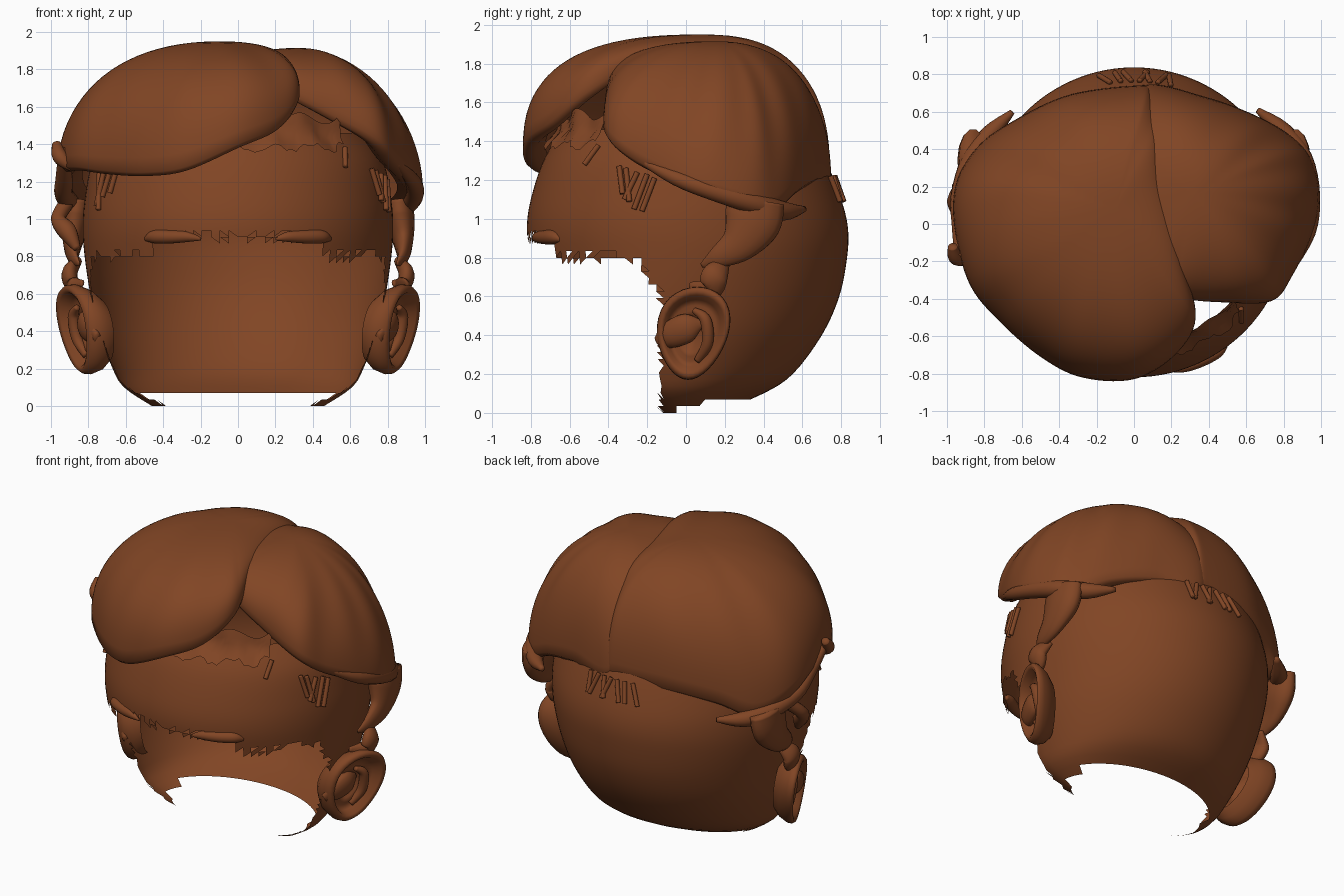
import bpy, bmesh, math, random
from mathutils import Vector

if "Cube" in bpy.data.objects:
    bpy.data.objects.remove(bpy.data.objects["Cube"])

random.seed(4)
mat = bpy.data.materials.new("brown")
mat.diffuse_color = (0.22, 0.06, 0.018, 1)
mat.use_nodes = True
mat.node_tree.nodes["Principled BSDF"].inputs["Base Color"].default_value = mat.diffuse_color


def finish(name, bm):
    me = bpy.data.meshes.new(name)
    bm.to_mesh(me)
    bm.free()
    for p in me.polygons:
        p.use_smooth = True
    ob = bpy.data.objects.new(name, me)
    bpy.context.collection.objects.link(ob)
    me.materials.append(mat)
    return ob


def spline(pts, n, closed=False):
    """Catmull-Rom samples through points of any dimension"""
    m, out = len(pts), []
    segs = m if closed else m - 1
    for k in range(n if closed else n + 1):
        u = k / n * segs
        i = min(int(u), segs - 1)
        t = u - i
        idx = [(i + d) % m if closed else min(max(i + d, 0), m - 1) for d in (-1, 0, 1, 2)]
        a, b, c, d = (pts[j] for j in idx)
        out.append([0.5 * (2*q + (r-p)*t + (2*p-5*q+4*r-s)*t*t + (3*q-p-3*r+s)*t**3)
                    for p, q, r, s in zip(a, b, c, d)])
    return out


def loft(bm, rings, closed=True):
    vs = [[bm.verts.new(p) for p in r] for r in rings]
    n = len(vs[0])
    for r0, r1 in zip(vs, vs[1:]):
        for i in range(n if closed else n - 1):
            j = (i + 1) % n
            bm.faces.new((r0[i], r0[j], r1[j], r1[i]))
    return vs


# skull profile: z, half width, front radius, back radius, centre y
SK = spline([(0, .46, .14, .2, -.04), (.1, .61, .30, .46, -.06), (.2, .67, .45, .61, -.06),
             (.4, .745, .6, .75, -.05), (.6, .79, .72, .82, -.03), (.8, .82, .8, .83, 0),
             (.95, .83, .82, .835, 0), (1.1, .82, .80, .80, 0), (1.3, .78, .735, .72, 0),
             (1.46, .68, .64, .62, 0)], 60)


def skull_pt(deg, z, s=1.0):
    """point on skull, angle from the front toward +x"""
    for r0, r1 in zip(SK, SK[1:]):
        if r1[0] >= z:
            break
    t = min(1, (z - r0[0]) / (r1[0] - r0[0]))
    _, a, bf, bb, yc = [p + (q - p) * t for p, q in zip(r0, r1)]
    f = math.radians(deg)
    c = math.cos(f)
    return Vector((s * a * math.sin(f), yc - s * (bf if c > 0 else bb) * c, z))


# open-faced head shell with torn edges
bm = bmesh.new()
N = 108
loft(bm, [[skull_pt(360 * i / N, 1.46 * k / 42) for i in range(N)] for k in range(43)])
bmesh.ops.triangulate(bm, faces=bm.faces[:])
dead = []
for f in bm.faces:
    c = f.calc_center_median()
    if c.y < -.13 and c.z < 1:
        low = .92 if abs(c.x) < .45 else .81
        if -.26 < c.y and c.z < .85:
            low = .81 - (c.y + .26) * 1.4
        low += random.choice((0, 0, .02, -.03))
    else:
        low = 0 if c.y < -.05 else .04 if c.y < .08 else .072
    if c.z < low:
        dead.append(f)
bmesh.ops.delete(bm, geom=dead, context='FACES')
finish("head_shell", bm)


# hair: domes falling from a crown point to a rim curve, lip turned in under
def hair(name, pole, rim, ex, ey, ripple):
    R = spline(rim, 120, True)
    rings = []
    for k in range(1, 23):
        t = math.pi / 2 * k / 22
        ring = []
        for i, p in enumerate(R):
            dx, dy = p[0] - pole[0], p[1] - pole[1]
            e = (ex * dx * dx + ey * dy * dy) / (dx * dx + dy * dy)
            s, c = math.sin(t) ** e, max(0, math.cos(t)) ** e
            w = 1 + ripple * math.sin(i * .55 + 2 * t) * math.sin(2 * t) ** 2
            ring.append((pole[0] + dx * s * w, pole[1] + dy * s * w, p[2] + (pole[2] - p[2]) * c))
        rings.append(ring)
    for q, dz in ((.97, -.02), (.92, -.015), (.86, .03)):
        rings.append([(p[0] * q, p[1] * q, p[2] + dz) for p in R])
    bm = bmesh.new()
    vs = loft(bm, rings)
    top = bm.verts.new(pole)
    for i in range(120):
        bm.faces.new((vs[0][i], top, vs[0][(i + 1) % 120]))
    bmesh.ops.recalc_face_normals(bm, faces=bm.faces[:])
    return finish(name, bm)


hair("swept_hair", (-.1, .08, 1.95),
     [(.33, -.5, 1.66), (.22, -.7, 1.5), (0, -.83, 1.4), (-.28, -.82, 1.28), (-.5, -.71, 1.25),
      (-.72, -.52, 1.26), (-.88, -.32, 1.28), (-.96, -.02, 1.26), (-.95, .22, 1.15),
      (-.83, .42, 1.06), (-.63, .56, 1.15), (-.35, .69, 1.21), (0, .74, 1.22), (.1, .71, 1.25),
      (.14, .5, 1.66), (.17, .2, 1.82), (.26, -.2, 1.82)], .92, .79, .006)
hair("side_hair", (.32, .15, 1.915),
     [(.22, -.38, 1.7), (.5, -.42, 1.56), (.74, -.41, 1.43), (.85, -.27, 1.31), (.95, -.06, 1.21),
      (.99, .14, 1.14), (.95, .34, 1.08), (.84, .47, 1.06), (.65, .58, 1.15), (.38, .68, 1.21),
      (.05, .74, 1.22), (-.04, .5, 1.66), (-.04, .2, 1.82), (.05, -.2, 1.8)], 1.06, .84, .012)

# ragged hair roots on the open part of the forehead
bm = bmesh.new()
cols = []
for i in range(27):
    d = -6 + i * 2.1
    lo = 1.38 + .025 * math.sin(i * .8) + random.uniform(-.015, .015)
    hi = 1.54 + .03 * math.sin(i * .5)
    zs = [lo + (hi - lo) * k / 4 for k in range(5)]
    cols.append([skull_pt(d, min(z, 1.45), 1.05 + .012 * math.sin(i * .7 + k))
                 + Vector((0, .012 * k, max(0, z - 1.45))) for k, z in enumerate(zs)])
loft(bm, cols, False)
finish("forehead_hair_roots", bm)


# rolled locks and sideburns as tapered tubes: x, y, z, radius
def lock(name, pts, flat=1.0):
    P = spline(pts, 20)
    rings = []
    for k, p in enumerate(P):
        a, b = P[max(k - 1, 0)], P[min(k + 1, 20)]
        tan = Vector([b[j] - a[j] for j in range(3)]).normalized()
        up = Vector((1, 0, 0)) - tan * tan.x
        up.normalize()
        side = tan.cross(up)
        rings.append([Vector(p[:3]) + p[3] * (up * math.cos(t) * flat + side * math.sin(t))
                      for t in [math.tau * i / 14 for i in range(14)]])
    bm = bmesh.new()
    vs = loft(bm, rings)
    bm.faces.new(vs[0])
    bm.faces.new(vs[-1])
    bmesh.ops.recalc_face_normals(bm, faces=bm.faces[:])
    finish(name, bm)


lock("right_lip_roll", [(.84, -.25, 1.31, .015), (.93, -.05, 1.21, .04), (.945, .15, 1.14, .05),
                        (.90, .35, 1.08, .055), (.79, .5, 1.04, .05), (.66, .61, 1.05, .015)])
lock("left_lip_roll", [(-.93, -.18, 1.36, .03), (-.93, 0, 1.22, .045), (-.93, .15, 1.13, .05),
                       (-.87, .34, 1.07, .055), (-.77, .48, 1.04, .05), (-.65, .6, 1.05, .015)])
lock("left_curl_upper", [(-.88, -.2, 1.27, .02), (-.95, -.18, 1.33, .04), (-.97, -.12, 1.4, .025)])
lock("left_curl_lower", [(-.86, .02, .84, .02), (-.91, .06, .93, .05), (-.96, .12, 1.0, .04),
                         (-.92, .2, 1.08, .04)])
for s, n in ((1, "right"), (-1, "left")):
    lock(n + "_sideburn_upper", [(s * .86, .36, 1.09, .15), (s * .87, .34, .98, .15),
                                 (s * .885, .27, .87, .10), (s * .88, .16, .80, .055),
                                 (s * .85, .08, .76, .012)], .5)
    lock(n + "_sideburn_lower", [(s * .85, .2, .78, .03), (s * .9, .15, .71, .07),
                                 (s * .88, .12, .64, .06), (s * .83, .02, .66, .015)], .6)


# ears: tilted lofted bowl with folded rim, inner ridge and front flap
def ear_x(x, dy, dz):
    return x + .18 * dz + .42 * dy


def ear(s, n):
    bm = bmesh.new()
    rings = []
    for q, x in ((.7, .72), (.9, .77), (1, .83), (.99, .865), (.92, .885), (.82, .875), (.72, .83),
                 (.6, .81), (.5, .825), (.4, .81), (.2, .78), (.02, .77)):
        ring = []
        for i in range(36):
            t = math.tau * i / 36
            dz = .24 * q * math.sin(t)
            dy = .185 * q * math.cos(t) * (1 + .2 * math.sin(t))
            ring.append((s * ear_x(x, dy, dz), .035 + dy + .1 * dz, .41 + dz))
        rings.append(ring)
    loft(bm, rings)
    bmesh.ops.recalc_face_normals(bm, faces=bm.faces[:])
    finish(n + "_ear", bm)
    lock(n + "_ear_flap", [(s * .75, -.14, .36, .035), (s * .79, -.08, .40, .07),
                           (s * .82, .01, .44, .075), (s * .83, .08, .46, .02)], .55)
    lock(n + "_ear_ridge", [(s * .81, .06, .27, .02), (s * .86, .11, .36, .03),
                            (s * .88, .1, .48, .03), (s * .86, .04, .53, .015)])


for s, n in ((1, "right"), (-1, "left")):
    ear(s, n)
    # eyebrow lump hugging the brow edge
    pts = [(14, .008), (19, .028), (26, .036), (33, .036), (37, .012)]
    lock(n + "_eyebrow", [(*skull_pt(s * d, .905 - .012 * (r < .02), .99), r) for d, r in pts])


# thin root strips under the hairline: top angle, top z, bottom angle, bottom z
strips = [(50, 1.38, 46, 1.28), (63, 1.27, 66, 1.13), (66, 1.26, 69, 1.09), (71, 1.24, 67, 1.10),
          (75, 1.23, 71, 1.05), (78, 1.21, 74, 1.04),
          (-54, 1.26, -56, 1.14), (-58, 1.27, -61, 1.12), (-63, 1.27, -65, 1.07), (-67, 1.26, -63, 1.05)]
strips += [(180 + d, 1.22, 180 + d + o, 1.09) for d, o in
           ((-14, 1), (-9, -3), (-6, 2), (-2, -3), (1, 3), (5, 2), (9, 4))]
for i, (a, za, b, zb) in enumerate(strips):
    p, q = skull_pt(a, za, 1.015), skull_pt(b, zb, 1.015)
    lock("root_strip_%02d" % i, [(*p, .014), (*q, .014)])
